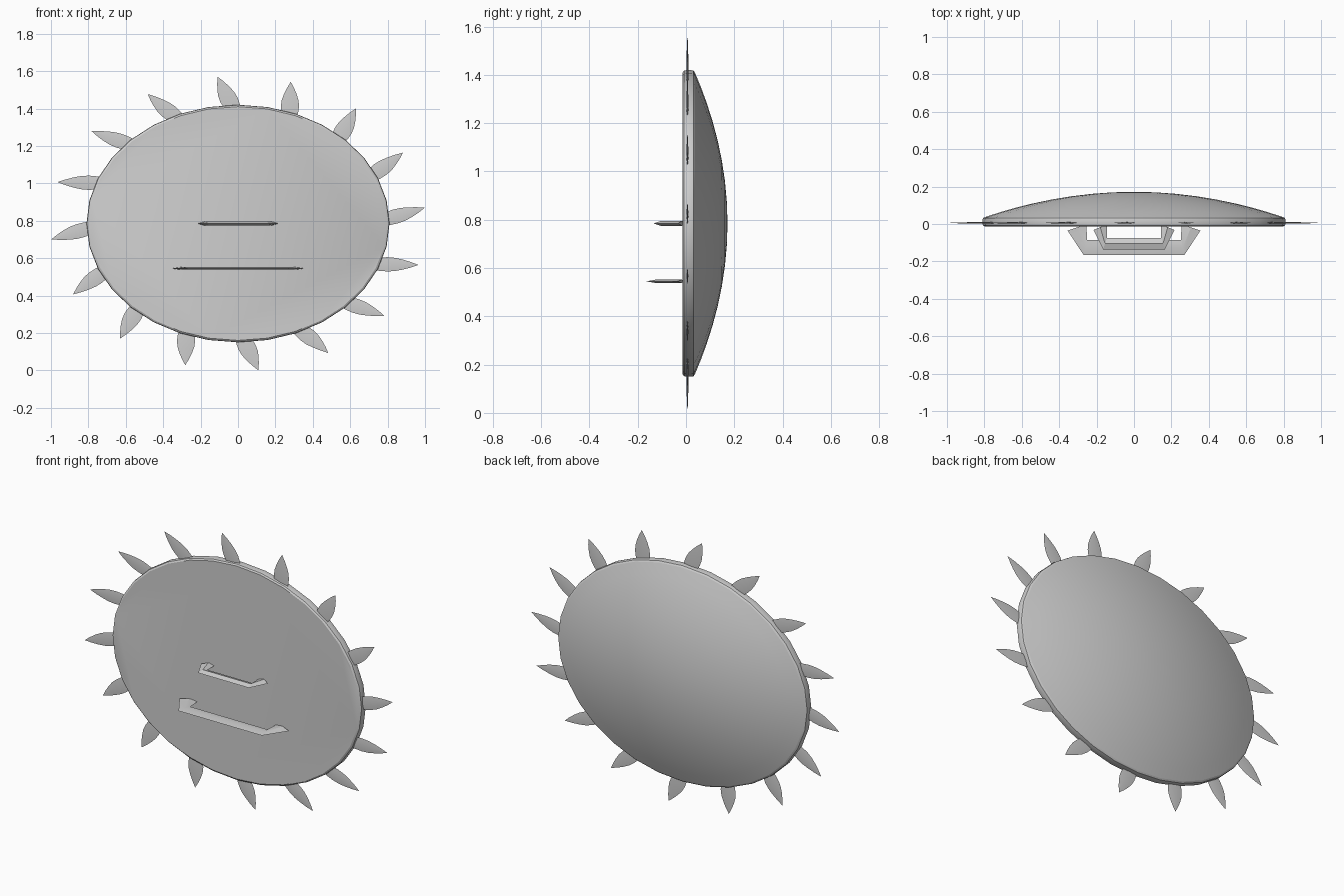
import bpy, bmesh, math
from mathutils import Vector

if "Cube" in bpy.data.objects:
    bpy.data.objects.remove(bpy.data.objects["Cube"])

CZ, RX, RZ = 0.785, 0.81, 0.635   # shield centre height and radii
SIDES = 32

gray = bpy.data.materials.new("light gray")
gray.diffuse_color = (0.62, 0.62, 0.62, 1)
gray.use_nodes = True
gray.node_tree.nodes["Principled BSDF"].inputs["Base Color"].default_value = gray.diffuse_color


def finish(bm, name, angle=30):
    bmesh.ops.recalc_face_normals(bm, faces=bm.faces[:])
    mesh = bpy.data.meshes.new(name)
    bm.to_mesh(mesh)
    bm.free()
    mesh.materials.append(gray)
    obj = bpy.data.objects.new(name, mesh)
    bpy.context.collection.objects.link(obj)
    bpy.ops.object.select_all(action='DESELECT')
    obj.select_set(True)
    bpy.context.view_layer.objects.active = obj
    bpy.ops.object.shade_smooth_by_angle(angle=math.radians(angle))
    return obj


def loft(bm, rings):
    """Elliptical rings of (scale, y), joined by quads."""
    loops = []
    for s, y in rings:
        loops.append([bm.verts.new((s * RX * math.cos(2 * math.pi * i / SIDES), y,
                                    CZ + s * RZ * math.sin(2 * math.pi * i / SIDES)))
                      for i in range(SIDES)])
    for a, b in zip(loops, loops[1:]):
        for i in range(SIDES):
            j = (i + 1) % SIDES
            bm.faces.new((a[i], a[j], b[j], b[i]))
    return loops


# Flat front board with a rounded rim
bm = bmesh.new()
loops = loft(bm, [(0.984, -0.014), (0.997, -0.008), (1.0, 0.004), (1.0, 0.02),
                  (0.997, 0.031), (0.984, 0.037)])
bm.faces.new(loops[0])
bm.faces.new(loops[-1])
finish(bm, "shield_rim")

# Shallow dome on the back
bm = bmesh.new()
rings = [(s * 0.984, 0.037 + 0.135 * (1 - s * s))
         for s in (1, 0.9, 0.8, 0.68, 0.55, 0.42, 0.28, 0.14)]
last = loft(bm, rings)[-1]
tip = bm.verts.new((0, 0.172, CZ))
for i in range(SIDES):
    bm.faces.new((last[i], last[(i + 1) % SIDES], tip))
finish(bm, "shield_dome")

# Leaf-shaped blades around the rim, tilted and squashed with the ellipse
LEAF = [(-0.4, 0.028), (0.0, 0.045), (0.2, 0.0485), (0.4, 0.045),
        (0.6, 0.034), (0.8, 0.019)]
SQUASH = 0.785
for k in range(16):
    bm = bmesh.new()
    t = math.radians(6.2 + 22.5 * k)
    b = math.radians(2.4 + 22.5 * k)
    base = Vector((math.cos(b), math.sin(b))) * 0.805
    end = Vector((math.cos(t), math.sin(t))) * 1.005
    along = end - base
    side = Vector((-along.y, along.x)).normalized()

    def vert(p, y):
        return bm.verts.new((p.x, 0.006 + y, CZ + SQUASH * p.y))

    rows = []
    for s, w in LEAF:
        c = base + along * s
        thick = 0.08 * w
        rows.append([vert(c + side * w, 0), vert(c, -thick),
                     vert(c - side * w, 0), vert(c, thick)])
    point = vert(end, 0)
    for r, q in zip(rows, rows[1:]):
        for i in range(4):
            j = (i + 1) % 4
            bm.faces.new((r[i], r[j], q[j], q[i]))
    for i in range(4):
        bm.faces.new((rows[-1][i], rows[-1][(i + 1) % 4], point))
    bm.faces.new(rows[0])
    finish(bm, f"rim_blade_{k + 1}")


def handle(name, z, half, outer, inner):
    """Bracket bar: outer and inner half outlines in (x, y), mirrored in x."""
    bm = bmesh.new()
    out = outer + [(-x, y) for x, y in reversed(outer)]
    inn = inner + [(-x, y) for x, y in reversed(inner)]
    rows = []
    for (ox, oy), (ix, iy) in zip(out, inn):
        mx, my = (ox + ix) / 2, (oy + iy) / 2
        rows.append([bm.verts.new(p) for p in (
            (ox, oy, z), (mx, my, z + half), (ix, iy, z), (mx, my, z - half))])
    for r, q in zip(rows, rows[1:]):
        for i in range(4):
            j = (i + 1) % 4
            bm.faces.new((r[i], r[j], q[j], q[i]))
    bm.faces.new(rows[0])
    bm.faces.new(rows[-1])
    finish(bm, name, 20)


# Two bracket handles on the front
handle("upper_handle", 0.785, 0.010,
       [(-0.216, -0.032), (-0.165, -0.135)],
       [(-0.145, -0.002), (-0.145, -0.075)])
handle("lower_handle", 0.545, 0.007,
       [(-0.355, -0.035), (-0.27, -0.165)],
       [(-0.255, -0.002), (-0.25, -0.085)])
